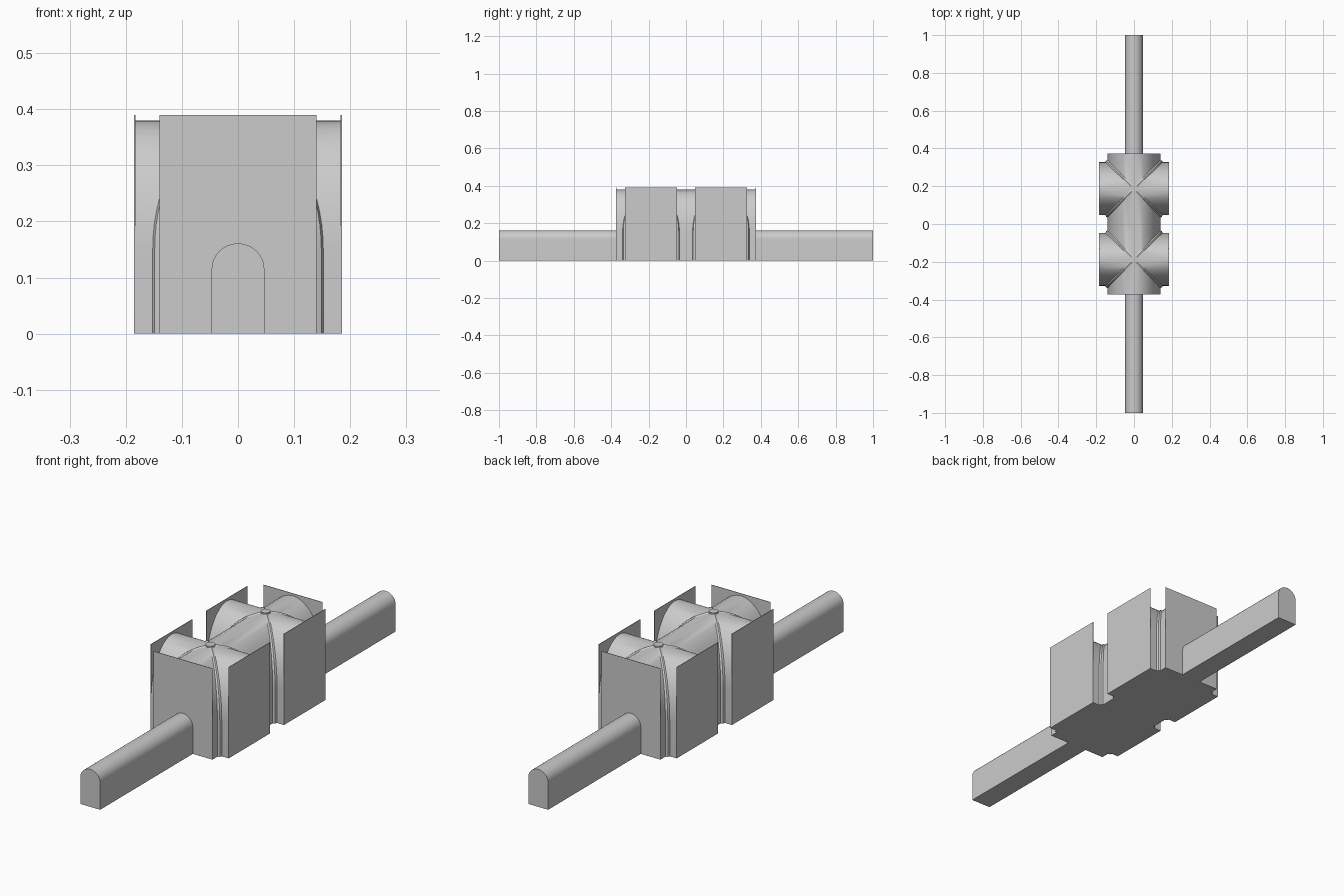
import bpy, bmesh
from math import pi, cos, sin, radians

if "Cube" in bpy.data.objects:
    bpy.data.objects.remove(bpy.data.objects["Cube"])

BAY = 0.187      # bay centre along y
HALF = 0.14      # half width of the vaults
SPRING, RISE = 0.15, 0.23
SIDE, END = 0.185, 0.373   # wall planes


def finish(ob, smooth=True):
    bpy.ops.object.select_all(action='DESELECT')
    bpy.context.view_layer.objects.active = ob
    ob.select_set(True)
    if smooth:
        bpy.ops.object.shade_smooth_by_angle(angle=radians(30))
    return ob


def barrel(name, half, spring, rise, axis, start, end, offset=0.0, n=24):
    """Solid arch profile extruded along x or y."""
    prof = [(-half, 0), (half, 0)]
    prof += [(half * cos(pi * i / n), spring + rise * sin(pi * i / n)) for i in range(n + 1)]
    bm = bmesh.new()

    def place(u, t, z):
        return (u, t, z) if axis == 'y' else (t, u + offset, z)
    a = [bm.verts.new(place(u, start, z)) for u, z in prof]
    b = [bm.verts.new(place(u, end, z)) for u, z in prof]
    bm.faces.new(a)
    bm.faces.new(b)
    for i in range(len(a)):
        j = (i + 1) % len(a)
        bm.faces.new((a[i], a[j], b[j], b[i]))
    bmesh.ops.recalc_face_normals(bm, faces=bm.faces[:])
    me = bpy.data.meshes.new(name)
    bm.to_mesh(me)
    bm.free()
    ob = bpy.data.objects.new(name, me)
    bpy.context.collection.objects.link(ob)
    return ob


def slab(name, loc, size):
    bpy.ops.mesh.primitive_cube_add(size=1, location=loc)
    ob = bpy.context.object
    ob.name = name
    ob.scale = size
    return ob


def rib(name, y, sx):
    """Diagonal rib: corner shaft, arch over the groin, opposite shaft."""
    n = 32
    pts = [(HALF, 0)] + [(HALF * cos(pi * i / n), SPRING + 0.222 * sin(pi * i / n))
                         for i in range(n + 1)] + [(-HALF, 0)]
    cu = bpy.data.curves.new(name, 'CURVE')
    cu.dimensions = '3D'
    cu.bevel_depth = 0.012
    cu.bevel_resolution = 2
    cu.use_fill_caps = True
    sp = cu.splines.new('POLY')
    sp.points.add(len(pts) - 1)
    for p, (d, z) in zip(sp.points, pts):
        p.co = (sx * d, y + d, z, 1)
    ob = bpy.data.objects.new(name, cu)
    bpy.context.collection.objects.link(ob)
    finish(ob, False)
    bpy.ops.object.convert(target='MESH')
    finish(bpy.context.object)


# Vaulted hall: long barrel joined with two cross barrels
hall = barrel('vaulted_hall', HALF, SPRING, RISE, 'y', -END + 0.001, END - 0.001)
for y in (-BAY, BAY):
    cross = barrel('cross_vault', HALF, SPRING, RISE, 'x', -SIDE + 0.001, SIDE - 0.001, y)
    mod = hall.modifiers.new('join', 'BOOLEAN')
    mod.operation, mod.solver, mod.object = 'UNION', 'EXACT', cross
    finish(hall, False)
    bpy.ops.object.modifier_apply(modifier=mod.name)
    bpy.data.objects.remove(cross)
finish(hall)

for s, label in ((-1, 'front'), (1, 'back')):
    y = s * BAY
    # Thin rectangular walls rising just above the vaults
    slab(label + '_end_wall', (0, s * (END - 0.001), 0.195), (2 * HALF, 0.002, 0.39))
    for sx, side in ((-1, 'left'), (1, 'right')):
        slab(f'{label}_{side}_wall', (sx * (SIDE - 0.001), y, 0.195), (0.002, 2 * HALF, 0.39))
        rib(f'{label}_{side}_rib', y, sx)
    # Boss where the ribs cross
    bpy.ops.mesh.primitive_cylinder_add(vertices=8, radius=0.02, depth=0.03, location=(0, y, 0.371))
    bpy.context.object.name = label + '_boss'
    # Arched passage leading out of the hall
    finish(barrel(label + '_passage', 0.047, 0.115, 0.046, 'y', s * (END - 0.002), s * 1.0, n=16))
